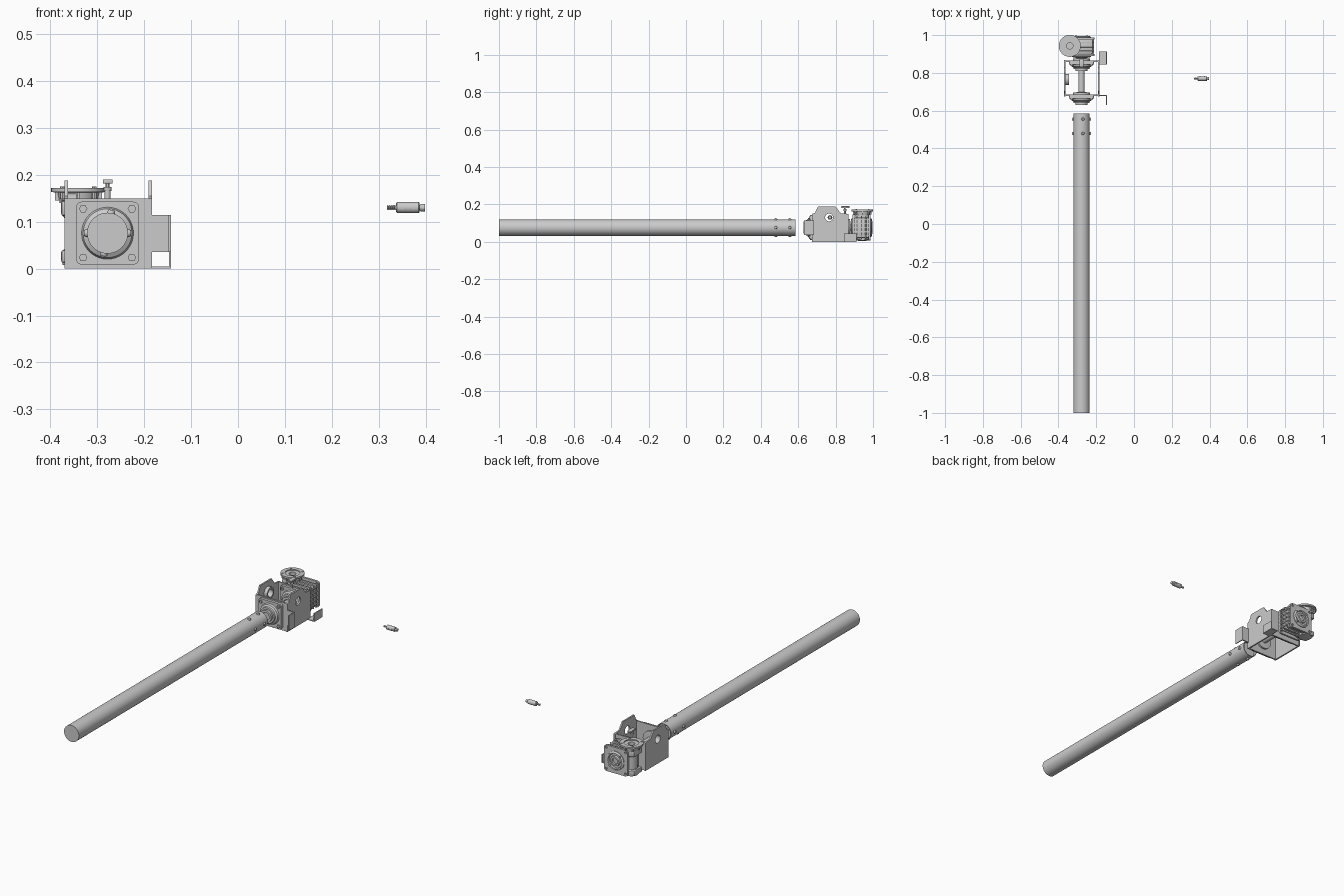
import bpy, bmesh, math
from mathutils import Matrix, Vector

if "Cube" in bpy.data.objects:
    bpy.data.objects.remove(bpy.data.objects["Cube"])

CX, CZ = -0.278, 0.0755          # drive axis (runs along y)
WX, WY = -0.34, 0.943            # worm input axis (runs along z)


def link(name, mesh):
    ob = bpy.data.objects.new(name, mesh)
    bpy.context.collection.objects.link(ob)
    return ob


def lathe(name, axis, origin, prof, n=40, closed=False):
    """Revolve (radius, offset) points round x, y or z; closed makes a ring."""
    bm = bmesh.new()
    rings = []
    for r, t in prof:
        ring = []
        for i in range(n):
            a = 2 * math.pi * i / n
            c, s = r * math.cos(a), r * math.sin(a)
            p = {'x': (t, c, s), 'y': (c, t, s), 'z': (c, s, t)}[axis]
            ring.append(bm.verts.new(Vector(origin) + Vector(p)))
        rings.append(ring)
    pairs = list(zip(rings, rings[1:]))
    if closed:
        pairs.append((rings[-1], rings[0]))
    else:
        bm.faces.new(rings[0])
        bm.faces.new(rings[-1])
    for a, b in pairs:
        for i in range(n):
            j = (i + 1) % n
            bm.faces.new((a[i], a[j], b[j], b[i]))
    bmesh.ops.recalc_face_normals(bm, faces=bm.faces)
    me = bpy.data.meshes.new(name)
    bm.to_mesh(me)
    bm.free()
    return link(name, me)


def box(name, x0, x1, y0, y1, z0, z1, bevel=0):
    bm = bmesh.new()
    m = Matrix.Translation(((x0 + x1) / 2, (y0 + y1) / 2, (z0 + z1) / 2)) @ \
        Matrix.Diagonal((x1 - x0, y1 - y0, z1 - z0, 1))
    bmesh.ops.create_cube(bm, size=1, matrix=m)
    if bevel:
        bmesh.ops.bevel(bm, geom=bm.edges[:], offset=bevel, segments=2, profile=0.5, affect='EDGES')
    me = bpy.data.meshes.new(name)
    bm.to_mesh(me)
    bm.free()
    return link(name, me)


def circle(u, v, r, n=32):
    return [(u + r * math.cos(2 * math.pi * i / n), v + r * math.sin(2 * math.pi * i / n)) for i in range(n)]


def rounded(u, v, h, r):
    """Rounded square outline with half size h."""
    pts = []
    for k, (sx, sy) in enumerate(((1, 1), (-1, 1), (-1, -1), (1, -1))):
        for i in range(6):
            a = math.pi / 2 * (k + i / 5)
            pts.append((u + sx * (h - r) + r * math.cos(a), v + sy * (h - r) + r * math.sin(a)))
    return pts


def plate(name, axis, pos, thick, outlines):
    """Flat plate with holes: axis 'x' takes (y, z) outlines, axis 'y' takes (x, z)."""
    cu = bpy.data.curves.new(name, 'CURVE')
    cu.dimensions, cu.fill_mode, cu.extrude = '2D', 'BOTH', thick / 2
    for pts in outlines:
        sp = cu.splines.new('POLY')
        sp.points.add(len(pts) - 1)
        for p, q in zip(sp.points, pts):
            p.co = (q[0], q[1], 0, 1)
        sp.use_cyclic_u = True
    tmp = link(name + "_outline", cu)
    me = bpy.data.meshes.new_from_object(tmp.evaluated_get(bpy.context.evaluated_depsgraph_get()))
    bpy.data.objects.remove(tmp)
    if axis == 'x':
        m = Matrix(((0, 0, 1, pos), (1, 0, 0, 0), (0, 1, 0, 0), (0, 0, 0, 1)))
    else:
        m = Matrix(((1, 0, 0, 0), (0, 0, -1, pos), (0, 1, 0, 0), (0, 0, 0, 1)))
    me.transform(m)
    bm = bmesh.new()
    bm.from_mesh(me)
    bmesh.ops.remove_doubles(bm, verts=bm.verts, dist=1e-5)
    bmesh.ops.recalc_face_normals(bm, faces=bm.faces)
    bm.to_mesh(me)
    bm.free()
    me.name = name
    return link(name, me)


def corners(d):
    return [(CX + sx * d, CZ + sz * d) for sx in (-1, 1) for sz in (-1, 1)]


# long roller tube with a recessed plug in its driven end
lathe("roller_tube", 'y', (CX, 0, CZ),
      [(0.0435, -1), (0.0435, 0.585), (0.039, 0.585), (0.039, 0.57)], 64)
for y in (0.48, 0.555):
    for k, deg in enumerate((80, 180, 260, 0)):
        a = math.radians(deg)
        b = lathe("tube_bolt", 'x', (0, 0, 0),
                  [(0.008, 0), (0.008, 0.005), (0.006, 0.0085), (0.003, 0.0085)], 16)
        b.data.transform(Matrix.Translation((CX, y, CZ)) @ Matrix.Rotation(-a, 4, 'Y')
                         @ Matrix.Translation((0.0415, 0, 0)))

# folded bracket: two side walls with holes, front and back walls
side = [(0.675, 0), (0.675, 0.149), (0.69, 0.155), (0.705, 0.188), (0.80, 0.188),
        (0.828, 0.152), (0.868, 0.149), (0.868, 0)]
for name, x in (("left_wall", -0.366), ("right_wall", -0.187)):
    plate(name, 'x', x, 0.008, [side, circle(0.765, 0.13, 0.021)])
wall = [(-0.37, 0), (-0.183, 0), (-0.183, 0.149), (-0.37, 0.149)]
for name, y in (("front_wall", 0.682), ("back_wall", 0.862)):
    plate(name, 'y', y, 0.008, [wall, circle(CX, CZ, 0.04)])
lathe("left_bushing", 'x', (-0.362, 0.765, 0.13),
      [(0.021, 0), (0.03, 0), (0.03, 0.018), (0.021, 0.018)], closed=True)

# angle tabs on the right side
box("front_tab", -0.183, -0.143, 0.678, 0.684, 0.035, 0.114)
box("front_tab_lip", -0.148, -0.143, 0.63, 0.684, 0.035, 0.114)
box("rear_tab", -0.186, -0.143, 0.845, 0.912, 0, 0.004)
box("rear_tab_lip", -0.147, -0.143, 0.845, 0.912, 0, 0.045)

# flange bearings on both walls, noses pointing to the tube
for name, y in (("front_bearing", 0.678), ("rear_bearing", 0.858)):
    plate(name + "_flange", 'y', y - 0.007, 0.014, [rounded(CX, CZ, 0.067, 0.012)])
    lathe(name + "_nose", 'y', (CX, y, CZ),
          [(0.056, -0.012), (0.052, -0.024), (0.043, -0.029), (0.041, -0.037), (0.032, -0.037),
           (0.032, -0.049), (0.02, -0.049), (0.02, -0.04)])
    lathe(name + "_back", 'y', (CX, y + 0.006, CZ), [(0.045, 0), (0.045, 0.012), (0.02, 0.014)])
    for x, z in corners(0.052):
        lathe(name + "_bolt", 'y', (x, y, z), [(0.009, -0.012), (0.009, -0.02), (0.005, -0.02), (0.005, -0.017)], 6)

# worm gearbox: core, two square end flanges, round covers
box("gearbox_core", -0.335, -0.216, 0.897, 0.983, 0.02, 0.131, 0.012)
for name, y, s in (("inner", 0.895, -1), ("outer", 0.981, 1)):
    holes = [circle(x, z, 0.006, 12) for x, z in corners(0.056)]
    plate("gearbox_flange_" + name, 'y', y, 0.011,
          [rounded(CX, CZ, 0.069, 0.014), circle(CX, CZ, 0.05)] + holes)
    lathe("cover_" + name, 'y', (CX, y, CZ),
          [(0.05, -0.004 * s), (0.05, 0.009 * s), (0.044, 0.013 * s), (0.04, 0.013 * s), (0.037, 0.007 * s),
           (0.028, 0.007 * s), (0.025, 0.015 * s), (0.016, 0.015 * s), (0.016, -0.004 * s)], closed=True)
    for k in range(4):
        a = math.pi / 4 + k * math.pi / 2
        lathe("cover_screw", 'y', (CX + 0.042 * math.cos(a), y, CZ + 0.042 * math.sin(a)),
              [(0.005, 0), (0.005, 0.016 * s)], 12)
lathe("output_shaft", 'y', (CX, 0, CZ), [(0.016, 0.64), (0.016, 0.985)], 24)

# cooling ribs on the right, top and bottom of the core
for k in range(5):
    z = CZ + (k - 2) * 0.022
    box("side_rib", -0.22, -0.211, 0.899, 0.978, z - 0.003, z + 0.003)
for y in (0.915, 0.938, 0.961):
    box("belt_rib", -0.325, -0.211, y - 0.003, y + 0.003, 0.013, 0.138, 0.003)

# worm housing with end blocks, lower cap and input flange
lathe("worm_housing", 'z', (WX, WY, 0),
      [(0.02, 0.005), (0.034, 0.008), (0.036, 0.035), (0.03, 0.042), (0.03, 0.108), (0.036, 0.115), (0.036, 0.15)])
for z0, z1 in ((0.012, 0.04), (0.112, 0.145)):
    box("worm_end_block", -0.377, -0.305, 0.905, 0.975, z0, z1, 0.006)
lathe("input_flange", 'z', (WX, WY, 0),
      [(0.04, 0.14), (0.044, 0.162), (0.058, 0.163), (0.058, 0.172), (0.036, 0.172), (0.036, 0.167),
       (0.017, 0.167), (0.017, 0.14)], 48, True)
for k in range(4):
    a = math.pi / 4 + k * math.pi / 2
    lathe("input_screw", 'z', (WX + 0.048 * math.cos(a), WY + 0.048 * math.sin(a), 0),
          [(0.005, 0.148), (0.005, 0.175)], 12)
for k in range(8):
    rib = box("input_rib", 0.034, 0.05, -0.002, 0.002, 0.145, 0.165)
    rib.data.transform(Matrix.Translation((WX, WY, 0)) @ Matrix.Rotation(k * math.pi / 4, 4, 'Z'))

# grease stem and cap on the rear bearing
lathe("grease_stem", 'z', (CX, 0.85, 0), [(0.006, 0.135), (0.006, 0.165), (0.009, 0.165), (0.009, 0.174),
                                           (0.004, 0.174), (0.004, 0.182)], 12)
box("grease_cap", -0.288, -0.267, 0.83, 0.875, 0.181, 0.19, 0.002)

# loose index plunger lying off to the right, in line with the wall holes
P = (0, 0.77, 0.13)
lathe("plunger_body", 'x', P, [(0.009, 0.337), (0.012, 0.339), (0.012, 0.385), (0.01, 0.387)], 24)
lathe("plunger_thread", 'x', P,
      [(0.0055 if k % 2 else 0.0035, 0.317 + 0.0022 * k) for k in range(10)], 16)
lathe("plunger_knob", 'x', P, [(0.006, 0.385), (0.006, 0.389), (0.008, 0.389), (0.008, 0.398)], 16)
for x in (0.35, 0.374):
    lathe("plunger_screw", 'y', (x, 0.77, 0.13), [(0.003, -0.0135), (0.003, 0.0135)], 12)

# smooth shading with sharp edges kept
for ob in bpy.context.scene.objects:
    ob.select_set(True)
    bpy.context.view_layer.objects.active = ob
bpy.ops.object.shade_smooth_by_angle(angle=math.radians(30))
